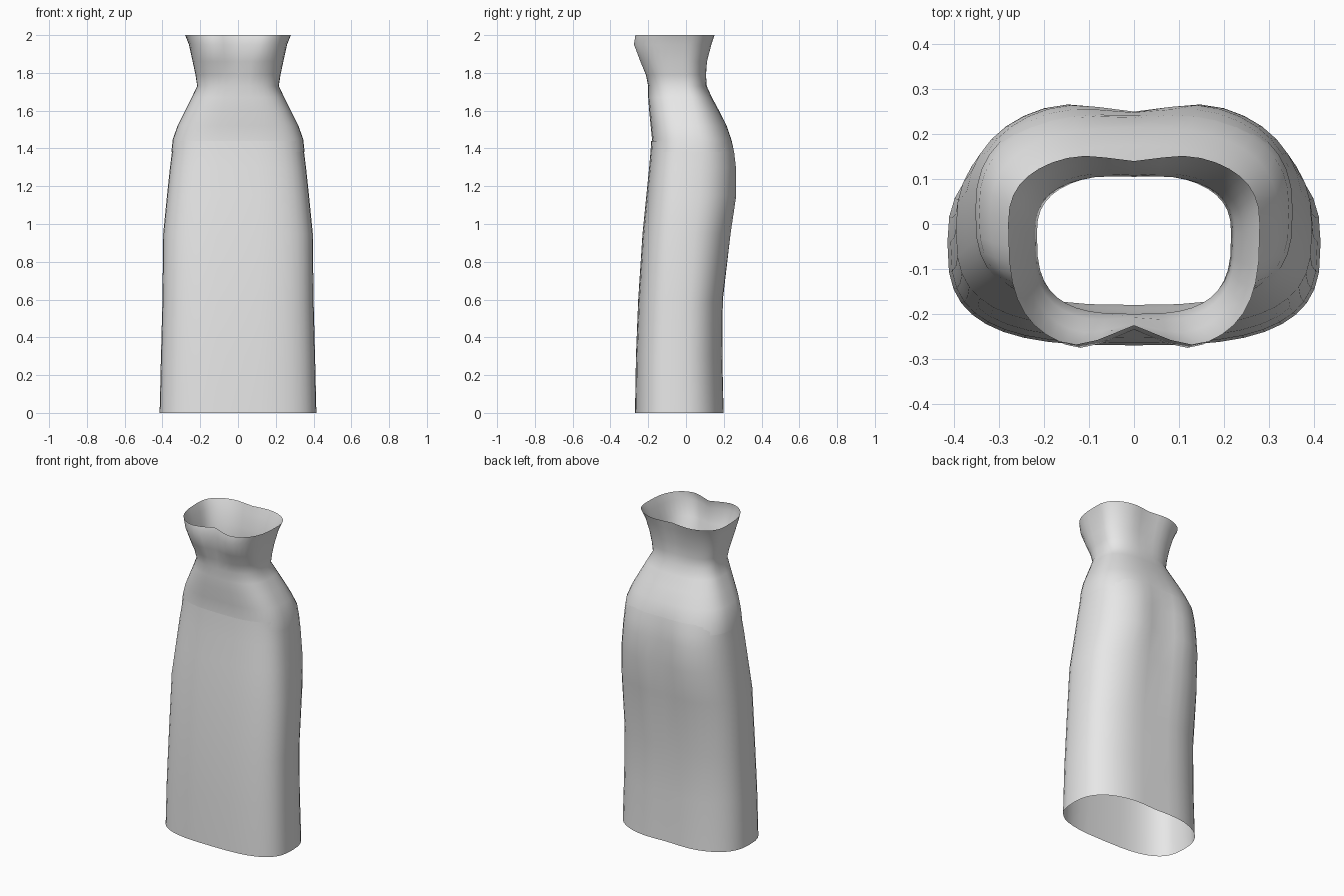
import bpy
import bmesh
import math

cube = bpy.data.objects.get("Cube")
if cube:
    bpy.data.objects.remove(cube, do_unlink=True)

SEGMENTS = 40
FRONT_POWER, BACK_POWER = 3.0, 2.5

# One pale grey cloth for the whole garment
cloth = bpy.data.materials.new("pale_grey_cloth")
cloth.use_nodes = True
grey = (0.8, 0.8, 0.8, 1)
cloth.diffuse_color = grey
cloth.node_tree.nodes["Principled BSDF"].inputs["Base Color"].default_value = grey


def ring_points(height, half_width, front, back, middle, front_dip, back_dip):
    """Rounded outline, flatter in front, with a soft dip at each centre line."""
    points = []
    for i in range(SEGMENTS):
        angle = 2 * math.pi * i / SEGMENTS
        c, s = math.cos(angle), math.sin(angle)
        is_back = s >= 0
        power = 2 / (BACK_POWER if is_back else FRONT_POWER)
        across = math.copysign(abs(c) ** power, c)
        depth = abs(s) ** power
        dip = math.exp(-(across / 0.3) ** 2)
        if is_back:
            y = middle + (back - middle) * depth - back_dip * dip
        else:
            y = middle + (front - middle) * depth + front_dip * dip
        points.append((half_width * across, y, height))
    return points


def loft(name, rings):
    """Open cloth tube through a stack of outlines."""
    bm = bmesh.new()
    loops = [[bm.verts.new(p) for p in ring_points(*ring)] for ring in rings]
    for low, high in zip(loops, loops[1:]):
        for i in range(SEGMENTS):
            j = (i + 1) % SEGMENTS
            face = bm.faces.new((low[i], low[j], high[j], high[i]))
            face.smooth = True
    mesh = bpy.data.meshes.new(name)
    bm.to_mesh(mesh)
    bm.free()
    mesh.materials.append(cloth)
    obj = bpy.data.objects.new(name, mesh)
    bpy.context.collection.objects.link(obj)
    return obj


# Columns: height, half width, front y, back y, middle y, front dip, back dip
loft("long_skirt", [
    (0, .415, -.27, .21, -.04, 0, .015),
    (.3, .408, -.265, .2, -.04, 0, .01),
    (.6, .4, -.253, .203, -.03, 0, .01),
    (.95, .396, -.23, .25, -.01, 0, .02),
    (1.15, .376, -.21, .283, .01, 0, .035),
    (1.3, .36, -.195, .28, .02, 0, .03),
    (1.38, .35, -.188, .268, .03, 0, .02),
    (1.44, .344, -.184, .25, .03, 0, .01),
])

# Strapless bodice, tucked into the waistband and flaring at the bust
loft("strapless_bodice", [
    (1.38, .353, -.184, .264, .03, 0, .02),
    (1.45, .345, -.18, .247, .03, 0, .01),
    (1.52, .32, -.187, .215, .02, 0, 0),
    (1.6, .28, -.195, .175, .01, 0, 0),
    (1.67, .245, -.2, .137, 0, 0, 0),
    (1.73, .216, -.2, .11, -.02, 0, 0),
    (1.79, .225, -.218, .11, -.02, .01, .005),
    (1.86, .24, -.252, .118, -.02, .03, .01),
    (1.95, .26, -.29, .143, -.01, .055, .015),
    (2, .28, -.283, .162, 0, .058, .022),
])
